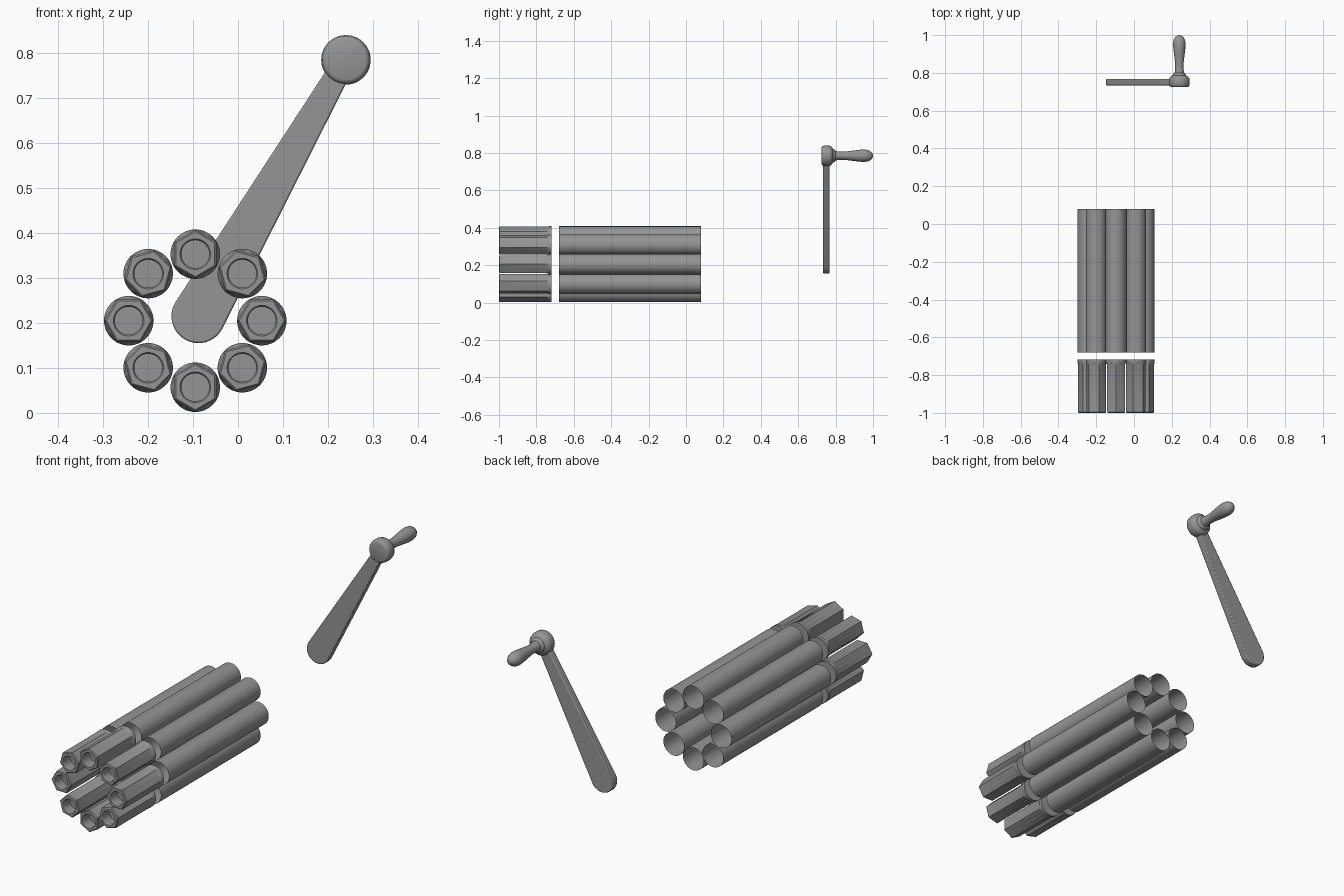
import bpy, bmesh, math
from mathutils import Vector, Matrix

if "Cube" in bpy.data.objects:
    bpy.data.objects.remove(bpy.data.objects["Cube"], do_unlink=True)

steel = bpy.data.materials.new("grey steel")
steel.use_nodes = True
GREY = (0.3, 0.3, 0.3, 1)
steel.diffuse_color = GREY
steel.node_tree.nodes["Principled BSDF"].inputs["Base Color"].default_value = GREY

CX, CZ, RING, COUNT = -0.095, 0.205, 0.148, 8
TUBE_R, SIDES = 0.055, 48


def finish(name, bm, angle=30):
    mesh = bpy.data.meshes.new(name)
    bm.to_mesh(mesh)
    bm.free()
    obj = bpy.data.objects.new(name, mesh)
    bpy.context.collection.objects.link(obj)
    mesh.materials.append(steel)
    bpy.ops.object.select_all(action='DESELECT')
    obj.select_set(True)
    bpy.context.view_layer.objects.active = obj
    bpy.ops.object.shade_smooth_by_angle(angle=math.radians(angle))
    return obj


def hex_radius(a, size):
    """Distance from the centre to a hexagon's side, corner at angle zero."""
    sector = math.pi / 3
    return size * math.cos(sector / 2) / math.cos(a % sector - sector / 2)


def loft(stations, cap_start=False, cap_end=False):
    """Skin rings along y; each station is (y, radius, is_hexagon)."""
    bm = bmesh.new()
    rings = []
    for y, size, is_hex in stations:
        ring = []
        for i in range(SIDES):
            a = math.tau * i / SIDES
            r = hex_radius(a, size) if is_hex else size
            ring.append(bm.verts.new((r * math.cos(a), y, r * math.sin(a))))
        rings.append(ring)
    for lower, upper in zip(rings, rings[1:]):
        for i in range(SIDES):
            j = (i + 1) % SIDES
            bm.faces.new((lower[i], upper[i], upper[j], lower[j]))
    if cap_start:
        bm.faces.new(rings[0])
    if cap_end:
        bm.faces.new(rings[-1][::-1])
    return bm


def around_ring(name, stations, **caps):
    for k in range(COUNT):
        a = math.tau * k / COUNT
        bm = loft(stations, **caps)
        place = Matrix.Translation((CX + RING * math.cos(a), 0, CZ + RING * math.sin(a)))
        bm.transform(place @ Matrix.Rotation(-a, 4, 'Y'))
        finish(f"{name}_{k + 1}", bm)


# Open barrel tubes
around_ring("barrel_tube", [(-0.68, TUBE_R, False), (0.08, TUBE_R, False)])

# Hexagonal muzzles: bore floor, bore, chamfered rim, hexagon, round collar
around_ring("muzzle", [
    (-0.95, 0.031, False), (-0.995, 0.031, False), (-1.0, 0.034, False),
    (-1.0, 0.050, True), (-0.996, 0.054, True), (-0.745, 0.054, True),
    (-0.732, TUBE_R, False), (-0.718, TUBE_R, False),
], cap_start=True, cap_end=True)

# Crank arm: tapered plate, round at both ends
foot, head = Vector((-0.088, 0.215)), Vector((0.24, 0.785))
axis = (head - foot).normalized()
side = Vector((axis.y, -axis.x))
bm = bmesh.new()
outline = []
for centre, radius, turn in ((foot, 0.06, math.pi), (head, 0.024, 0)):
    for i in range(17):
        a = turn + math.pi * i / 16
        outline.append(centre + radius * (side * math.cos(a) + axis * math.sin(a)))
front = [bm.verts.new((p.x, 0.733, p.y)) for p in outline]
back = [bm.verts.new((p.x, 0.767, p.y)) for p in outline]
bm.faces.new(front)
bm.faces.new(back[::-1])
for i in range(len(front)):
    j = (i + 1) % len(front)
    bm.faces.new((front[j], front[i], back[i], back[j]))
bmesh.ops.recalc_face_normals(bm, faces=bm.faces)
arm = finish("crank_arm", bm)
bevel = arm.modifiers.new("soft edges", 'BEVEL')
bevel.width, bevel.segments = 0.004, 2
bevel.limit_method = 'ANGLE'

# Crank hub and handle: turned shapes on the head of the arm
hub = [(0.725, 0.044), (0.727, 0.049), (0.733, 0.053), (0.745, 0.055), (0.763, 0.055),
       (0.775, 0.052), (0.782, 0.044), (0.786, 0.036), (0.796, 0.032), (0.8, 0.026)]
handle = [(0.795, 0.026), (0.82, 0.022), (0.85, 0.022), (0.89, 0.027), (0.93, 0.032),
          (0.955, 0.033), (0.975, 0.030), (0.99, 0.021), (0.997, 0.012), (1.0, 0.003)]
for name, profile in (("crank_hub", hub), ("crank_handle", handle)):
    bm = loft([(y, r, False) for y, r in profile], cap_start=True, cap_end=True)
    bm.transform(Matrix.Translation((head.x, 0, head.y)))
    finish(name, bm, 40)
